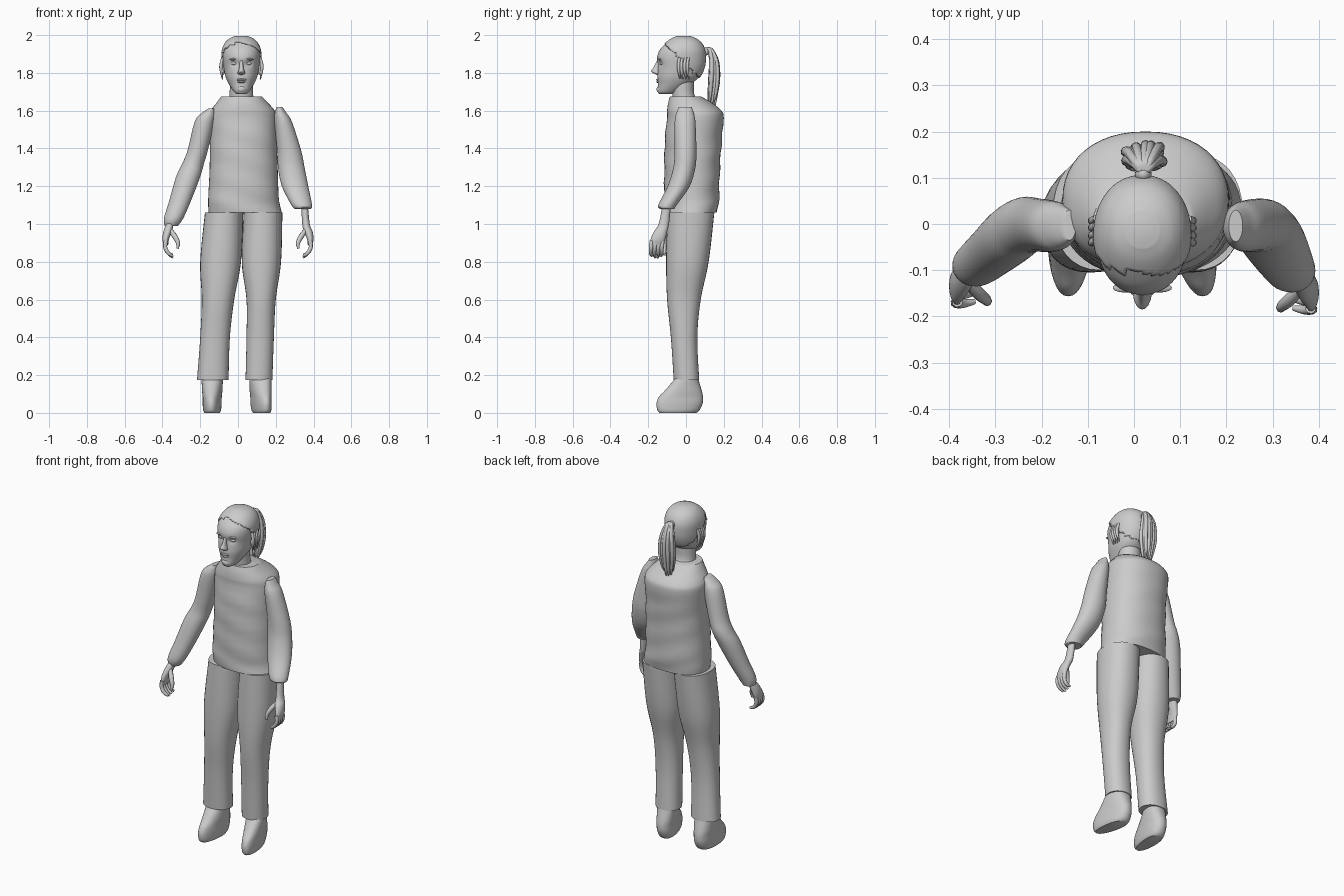
import bpy, bmesh, math, random
from mathutils import Vector

random.seed(4)
cube = bpy.data.objects.get("Cube")
if cube:
    bpy.data.objects.remove(cube, do_unlink=True)

grey = bpy.data.materials.new("plain grey")
grey.use_nodes = True
tone = (0.6, 0.6, 0.6, 1)
grey.diffuse_color = tone
grey.node_tree.nodes["Principled BSDF"].inputs["Base Color"].default_value = tone


def finish(obj, angle=40):
    """Give an object its colour and smooth shading."""
    obj.data.materials.append(grey)
    bpy.ops.object.select_all(action='DESELECT')
    obj.select_set(True)
    bpy.context.view_layer.objects.active = obj
    bpy.ops.object.shade_smooth_by_angle(angle=math.radians(angle))
    return obj


def smooth_rows(rows, steps):
    """Catmull-Rom resampling of a list of rows."""
    rows = [Vector(r) for r in rows]
    padded = [rows[0]] + rows + [rows[-1]]
    out = []
    for a, b, c, d in zip(padded, padded[1:], padded[2:], padded[3:]):
        for k in range(steps):
            t = k / steps
            out.append(b + (c - a) * (t / 2) + (a * 2 - b * 5 + c * 4 - d) * (t * t / 2)
                       + (b * 3 - a - c * 3 + d) * (t ** 3 / 2))
    return out + [rows[-1]]


def loft(name, rows, sides=32, power=2.0, steps=4, grow=0.0, keep=None, shape=None, angle=40):
    """Skin level rings; each row is z, left x, right x, front y, back y."""
    bm = bmesh.new()
    rings = []
    for z, x0, x1, y0, y1 in smooth_rows(rows, steps):
        ring = []
        for i in range(sides):
            a = math.tau * i / sides
            c, s = math.cos(a), math.sin(a)
            px = math.copysign(abs(c) ** (2 / power), c)
            py = math.copysign(abs(s) ** (2 / power), s)
            p = Vector(((x0 + x1) / 2 + px * ((x1 - x0) / 2 + grow),
                        (y0 + y1) / 2 + py * ((y1 - y0) / 2 + grow), z))
            ring.append(bm.verts.new(shape(p) if shape else p))
        rings.append(ring)
    for low, high in zip(rings, rings[1:]):
        for i in range(sides):
            j = (i + 1) % sides
            bm.faces.new((low[i], low[j], high[j], high[i]))
    bm.faces.new(rings[0][::-1])
    bm.faces.new(rings[-1])
    if keep:
        drop = [f for f in bm.faces if not keep(f.calc_center_median())]
        bmesh.ops.delete(bm, geom=drop, context='FACES')
    bmesh.ops.recalc_face_normals(bm, faces=bm.faces)
    mesh = bpy.data.meshes.new(name)
    bm.to_mesh(mesh)
    bm.free()
    obj = bpy.data.objects.new(name, mesh)
    bpy.context.collection.objects.link(obj)
    return finish(obj, angle)


def blob(name, place, size, tilt=(0, 0, 0)):
    bpy.ops.mesh.primitive_uv_sphere_add(segments=20, ring_count=12, location=place, rotation=tilt)
    obj = bpy.context.object
    obj.name = name
    obj.scale = size
    return finish(obj)


def tubes(name, paths):
    """Round tapering strands; each path point is x, y, z, radius."""
    curve = bpy.data.curves.new(name, 'CURVE')
    curve.dimensions = '3D'
    curve.bevel_depth = 1
    curve.bevel_resolution = 2
    curve.use_fill_caps = True
    for path in paths:
        points = smooth_rows(path, 4)
        spline = curve.splines.new('POLY')
        spline.points.add(len(points) - 1)
        for dot, p in zip(spline.points, points):
            dot.co = (p[0], p[1], p[2], 1)
            dot.radius = p[3]
    obj = bpy.data.objects.new(name, curve)
    bpy.context.collection.objects.link(obj)
    bpy.ops.object.select_all(action='DESELECT')
    obj.select_set(True)
    bpy.context.view_layer.objects.active = obj
    bpy.ops.object.convert(target='MESH')
    return finish(bpy.context.object, 60)


# Sweater body with faint cloth folds
def folds(p):
    p.y += 0.003 * math.sin(p.z * 45 + p.x * 14) * (p.z < 1.5)
    return p


loft("sweater", [
    (1.06, -.155, .232, -.11, .165), (1.1, -.158, .222, -.112, .172),
    (1.15, -.157, .215, -.115, .175), (1.3, -.15, .21, -.115, .18),
    (1.45, -.15, .205, -.112, .19), (1.56, -.155, .205, -.1, .2),
    (1.6, -.145, .195, -.1, .187), (1.64, -.115, .16, -.095, .14),
    (1.675, -.09, .127, -.085, .08)], sides=48, power=2.2, shape=folds)

# Trousers: front y and back y are shared, x differs
leg_depth = [(.175, -.065, .07), (.4, -.08, .06), (.6, -.1, .078),
             (.8, -.105, .12), (1.06, -.1, .15)]
leg_width = {
    "right": [(-.217, -.05), (-.2, -.043), (-.192, -.02), (-.2, .016), (-.175, .028)],
    "left": [(.04, .182), (.045, .19), (.045, .2), (.02, .228), (.03, .235)]}
for side, widths in leg_width.items():
    loft(side + "_trouser_leg", [(d[0], *w, *d[1:]) for d, w in zip(leg_depth, widths)],
         power=2.2, steps=6)

# Shoes: narrow toe, swung sideways towards the front
for side, heel, toe in (("right", -.135, -.142), ("left", .11, .148)):
    def swing(p, heel=heel, toe=toe):
        t = min(max((.05 - p.y) / .2, 0), 1)
        p.x = heel + p.x * (1 - .25 * t) + (toe - heel) * t
        return p
    loft(side + "_shoe", [
        (0, -.045, .045, -.14, .055), (.015, -.052, .052, -.152, .072),
        (.05, -.055, .055, -.156, .088), (.085, -.055, .055, -.143, .09),
        (.12, -.058, .058, -.11, .083), (.185, -.06, .06, -.055, .063)],
        power=2.3, shape=swing)

# Sleeves
loft("right_sleeve", [
    (.99, -.388, -.318, -.125, -.055), (1.03, -.392, -.29, -.135, -.04),
    (1.12, -.365, -.25, -.115, -.005), (1.25, -.328, -.2, -.085, .04),
    (1.32, -.295, -.18, -.065, .058), (1.39, -.267, -.16, -.06, .056),
    (1.54, -.23, -.125, -.06, .05), (1.585, -.195, -.12, -.05, .04),
    (1.612, -.155, -.125, -.035, .03)])
loft("left_sleeve", [
    (1.08, .3, .385, -.135, -.06), (1.1, .283, .392, -.147, -.05),
    (1.2, .232, .372, -.097, .02), (1.3, .212, .352, -.067, .05),
    (1.39, .207, .334, -.06, .055), (1.54, .193, .286, -.06, .05),
    (1.59, .195, .255, -.05, .04), (1.62, .205, .235, -.038, .03)])

# Hands: palm, four curled fingers and a thumb
for side, s, dy, cuff in (("right", -1, .014, 1.02), ("left", 1, 0, 1.1)):
    loft(side + "_palm", [
        (z, *sorted((s * a, s * b)), y0 + dy, y1 + dy) for z, a, b, y0, y1 in (
            (.885, .37, .393, -.19, -.125), (.92, .365, .4, -.187, -.11),
            (.96, .35, .395, -.17, -.1), (1.0, .34, .38, -.145, -.09),
            (cuff, .335, .37, -.125, -.08))], sides=20)
    fingers = []
    for k in range(4):
        y = dy - .182 + k * .019
        tip = .822 + .008 * abs(k - 1)
        fingers.append([(s * .382, y, .91, .012), (s * .385, y - .003, .875, .011),
                        (s * .368, y - .004, .845, .01), (s * .345, y, tip, .006)])
    fingers.append([(s * .36, dy - .14, .97, .012), (s * .335, dy - .165, .935, .014),
                    (s * .318, dy - .18, .9, .011), (s * .32, dy - .185, .87, .006)])
    tubes(side + "_fingers", fingers)

# Neck and head
mid = .018
loft("neck", [(1.65, -.05, .086, -.07, .07), (1.69, -.044, .08, -.073, .043),
              (1.8, -.044, .08, -.08, .045)])
skull = [(z, mid - w, mid + w, y0, y1) for z, w, y0, y1 in (
    (1.687, .022, -.138, -.07), (1.7, .04, -.15, -.04), (1.74, .066, -.149, .025),
    (1.78, .084, -.152, .07), (1.83, .094, -.148, .093), (1.88, .099, -.153, .099),
    (1.92, .097, -.14, .096), (1.955, .083, -.108, .08), (1.98, .06, -.075, .052),
    (1.994, .03, -.045, .02))]


def sockets(p):
    """Press shallow eye sockets into the face."""
    if p.y < -.06:
        dx, dz = (abs(p.x - mid) - .037) / .02, (p.z - 1.85) / .016
        p.y += .012 * math.exp(-dx * dx - dz * dz)
    return p


loft("head", skull, sides=64, power=2.15, steps=6, shape=sockets)


# Hair cap with an uneven hairline
def hairy(c):
    line = -.105 + max(0, 1.95 - c.z) * 1.0 + .006 * math.sin(c.z * 190 + c.x * 90)
    return c.z > 1.75 and c.y > line


hair = loft("hair_cap", skull, sides=64, power=2.1, steps=6, grow=.007, keep=hairy)
hair.modifiers.new("thickness", 'SOLIDIFY').thickness = .007

# Face details
loft("nose", [(z, mid - w, mid + w, y0, -.13) for z, w, y0 in (
    (1.79, .011, -.155), (1.798, .02, -.172), (1.81, .017, -.185),
    (1.83, .011, -.172), (1.865, .009, -.154))], sides=16)
blob("upper_lip", (mid, -.147, 1.764), (.026, .011, .006))
blob("lower_lip", (mid, -.145, 1.753), (.022, .012, .007))
blob("chin", (mid, -.136, 1.713), (.026, .02, .02))
for side, s in (("right", -1), ("left", 1)):
    blob(side + "_eye", (mid + s * .037, -.126, 1.85), (.017, .012, .009))
    blob(side + "_brow", (mid + s * .038, -.138, 1.873), (.026, .01, .006), (0, s * .1, 0))
    blob(side + "_ear", (mid + s * .096, -.022, 1.825), (.012, .022, .036), (-.2, 0, s * .3))
    tubes(side + "_side_locks", [
        [(mid + s * .1, y, 1.88, .007), (mid + s * .109, y - .005, 1.83, .009),
         (mid + s * .1, y + .003, 1.765 + .1 * abs(y), .003)] for y in (-.035, -.02, -.003, .012)])

# Ponytail: tie and a fan of tapering strands
blob("hair_tie", (.02, .108, 1.915), (.018, .018, .022))
strands = []
for k in range(26):
    f = random.uniform(-1, 1)
    d = random.uniform(0, 1)
    strands.append([(.02, .105, 1.915, .008), (.02 + .015 * f, .122 + .012 * d, 1.925, .009),
                    (.02 + .034 * f, .13 + .038 * d, 1.86, .011),
                    (.02 + .042 * f, .125 + .05 * d, 1.77, .011),
                    (.02 + .032 * f, .12 + .045 * d, 1.69, .009),
                    (.02 + .02 * f, .115 + .04 * d, 1.61 + .05 * random.random(), .003)])
tubes("ponytail", strands)
